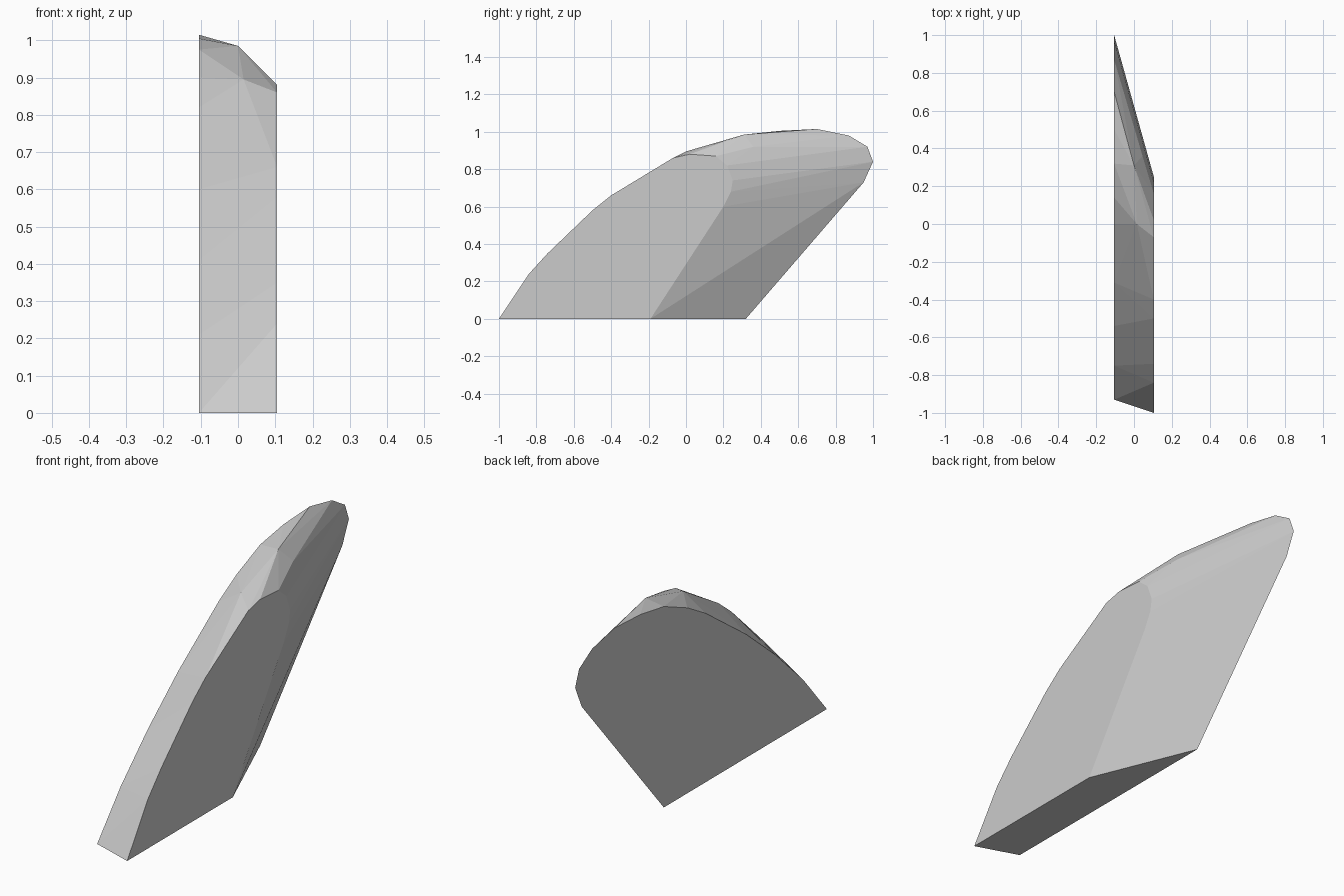
import bpy
import bmesh
import math

cube = bpy.data.objects.get("Cube")
if cube:
    bpy.data.objects.remove(cube, do_unlink=True)

HALF = 0.105  # half thickness of the slab

# Outlines of the two flat sides, as (y, z)
large_side = [(-0.93, 0), (-0.75, 0.21), (-0.54, 0.41), (-0.31, 0.6), (0, 0.82),
              (0.14, 0.9), (0.32, 0.975), (0.5, 1.005), (0.7, 1.015), (0.87, 0.98),
              (0.97, 0.92), (1.0, 0.84), (0.95, 0.73), (0.32, 0)]
small_side = [(-1.0, 0), (-0.84, 0.24), (-0.74, 0.35), (-0.5, 0.58), (-0.4, 0.66),
              (-0.07, 0.86), (0.02, 0.88), (0.16, 0.87), (0.22, 0.82),
              (0.25, 0.74), (0.24, 0.68), (0.2, 0.6), (-0.19, 0)]
# Rounded crest between the sides, as (x, y, z)
crest = [(0.015, 0, 0.895), (0.0, 0.31, 0.985), (0.045, 0.36, 0.92)]

points = [(-HALF, y, z) for y, z in large_side]
points += [(HALF, y, z) for y, z in small_side]
points += crest

# Skin the outlines into one faceted block
bm = bmesh.new()
for p in points:
    bm.verts.new(p)
hull = bmesh.ops.convex_hull(bm, input=bm.verts[:])
loose = [v for v in bm.verts if not v.link_faces]
bmesh.ops.delete(bm, geom=loose, context='VERTS')
bmesh.ops.dissolve_limit(bm, angle_limit=math.radians(0.5),
                         verts=bm.verts[:], edges=bm.edges[:])
bmesh.ops.recalc_face_normals(bm, faces=bm.faces[:])

mesh = bpy.data.meshes.new("faceted_wedge")
bm.to_mesh(mesh)
bm.free()
wedge = bpy.data.objects.new("faceted_wedge", mesh)
bpy.context.collection.objects.link(wedge)

# Plain grey
grey = bpy.data.materials.new("light_grey")
grey.use_nodes = True
colour = (0.6, 0.6, 0.6, 1)
grey.diffuse_color = colour
grey.node_tree.nodes["Principled BSDF"].inputs["Base Color"].default_value = colour
mesh.materials.append(grey)
